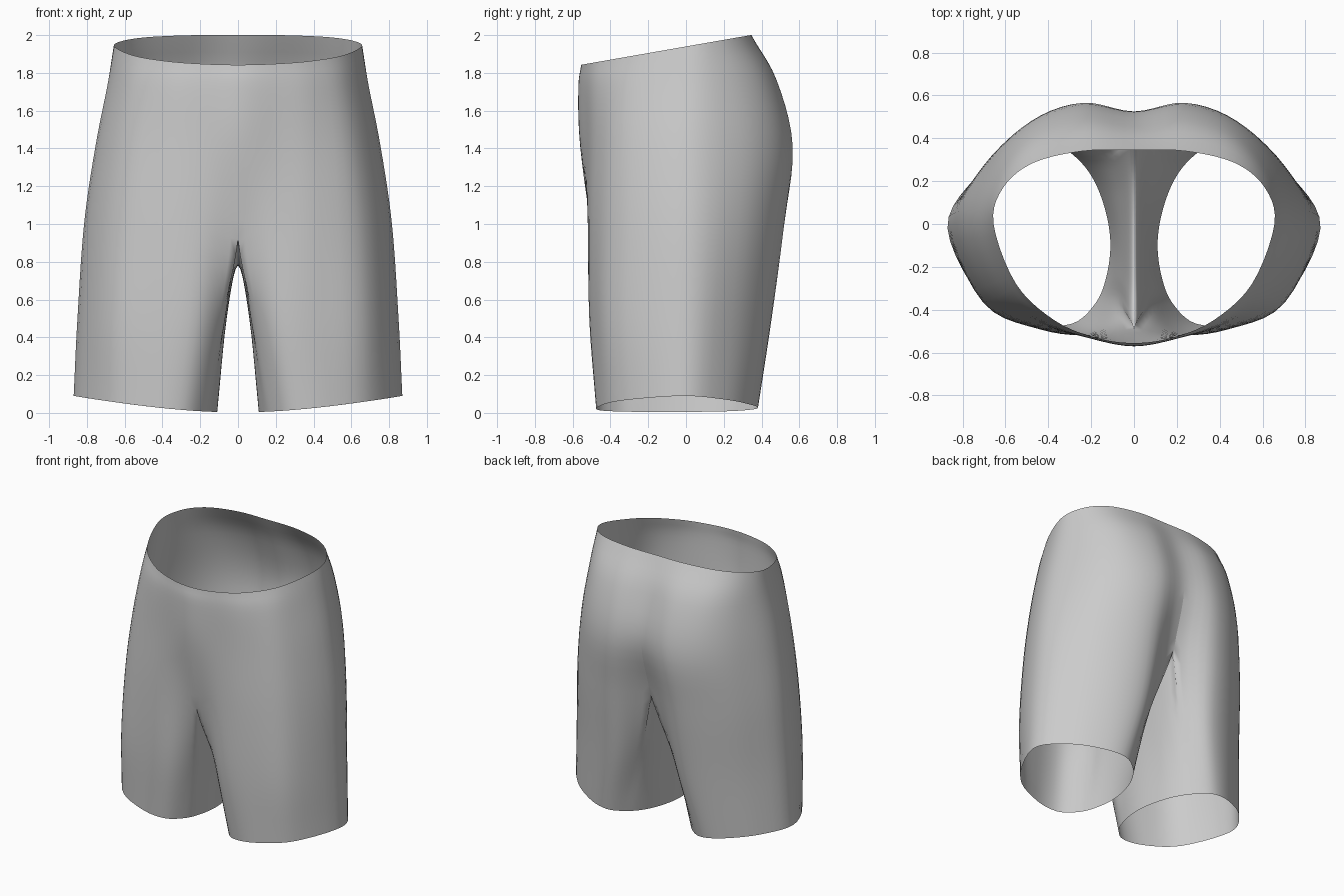
import bpy, bmesh
from mathutils import Vector

if "Cube" in bpy.data.objects:
    bpy.data.objects.remove(bpy.data.objects["Cube"])

SEG = 5  # samples between neighbouring key points


def curve(pts, before=None, after=None):
    """Smooth curve passing through the key points."""
    p = [before or 2 * pts[0] - pts[1]] + pts + [after or 2 * pts[-1] - pts[-2]]
    out = []
    for i in range(1, len(p) - 2):
        a, b, c, d = p[i - 1:i + 3]
        for s in range(SEG):
            t = s / SEG
            out.append(0.5 * (2 * b + (c - a) * t + (2 * a - 5 * b + 4 * c - d) * t * t
                              + (3 * b - a - 3 * c + d) * t ** 3))
    return out + [pts[-1].copy()]


def row(xy, z):
    return [Vector((x, y, z(x, y))) for x, y in xy]


def flip(v):
    return Vector((-v.x, v.y, v.z))


# Half rings of the seat: centre front, round the side, centre back
waist = row([(0, -.555), (.18, -.53), (.37, -.45), (.55, -.28), (.655, 0),
             (.61, .17), (.47, .285), (.24, .34), (0, .345)],
            lambda x, y: 1.94 + .175 * y)
hip = row([(0, -.57), (.2, -.535), (.4, -.465), (.58, -.31), (.69, 0),
           (.625, .235), (.47, .405), (.24, .48), (0, .455)],
          lambda x, y: 1.74 + .04 * y)
seat = row([(0, -.56), (.2, -.53), (.42, -.475), (.63, -.335), (.755, 0),
            (.655, .29), (.475, .48), (.24, .565), (0, .525)],
           lambda x, y: 1.41)

# Closed leg rings: the same outer points, then the inner thigh back to front
crotch = row([(0, -.49), (.2, -.52), (.43, -.49), (.675, -.355), (.815, 0),
              (.695, .28), (.49, .455), (.25, .52), (0, .42)],
             lambda x, y: 1.0 - (.08 if x == 0 and y < 0 else 0))
crotch += [Vector((0, y, z)) for y, z in
           [(.25, .86), (.08, .795), (-.12, .78), (-.33, .81)]]
thigh = row([(.085, -.39), (.22, -.505), (.45, -.487), (.70, -.37), (.85, -.01),
             (.72, .24), (.5, .405), (.28, .45), (.14, .33),
             (.085, .2), (.065, .05), (.06, -.1), (.067, -.25)],
            lambda x, y: .5)
hem = row([(.18, -.37), (.29, -.465), (.48, -.46), (.71, -.345), (.87, -.02),
           (.745, .21), (.55, .345), (.39, .38), (.27, .31),
           (.185, .2), (.13, .05), (.11, -.1), (.13, -.25)],
          lambda x, y: .005 + .085 * max(0, (x - .1) / .77) ** 1.5)

upper = [curve(r, flip(r[1]), flip(r[-2])) for r in (waist, hip, seat)]
lower = [curve(crotch[:9], flip(crotch[1]), flip(crotch[7]))
         + curve(crotch[8:] + crotch[:1])[1:-1]]
lower += [curve(r + r[:1], r[-1], r[1])[:-1] for r in (thigh, hem)]

bm = bmesh.new()
n_outer, n_all = len(upper[0]), len(lower[0])
cols = []
for j in range(n_all):
    if j < n_outer:
        pts = curve([r[j] for r in upper + lower])
    else:  # rounded arch between the legs
        keys = [r[j] for r in lower]
        pts = curve(keys, flip(keys[1]))
    cols.append([bm.verts.new(p) for p in pts])

# Join neighbouring columns, counting rows upward from the hem
for j in range(n_all):
    a, b = cols[j][::-1], cols[(j + 1) % n_all][::-1]
    for i in range(min(len(a), len(b)) - 1):
        bm.faces.new((a[i], b[i], b[i + 1], a[i + 1]))

# Keep the centre seam exactly on the mirror plane
for v in bm.verts:
    if abs(v.co.x) < .002:
        v.co.x = 0
bmesh.ops.recalc_face_normals(bm, faces=bm.faces)
# Face outwards at the side of the hip
side = max(bm.faces, key=lambda f: f.calc_center_median().x)
if side.normal.x < 0:
    bmesh.ops.reverse_faces(bm, faces=bm.faces)

mesh = bpy.data.meshes.new("shorts")
bm.to_mesh(mesh)
bm.free()
shorts = bpy.data.objects.new("shorts", mesh)
bpy.context.collection.objects.link(shorts)
mesh.shade_smooth()

# Second leg
mirror = shorts.modifiers.new("other_leg", 'MIRROR')
mirror.use_clip = True
mirror.merge_threshold = .002
